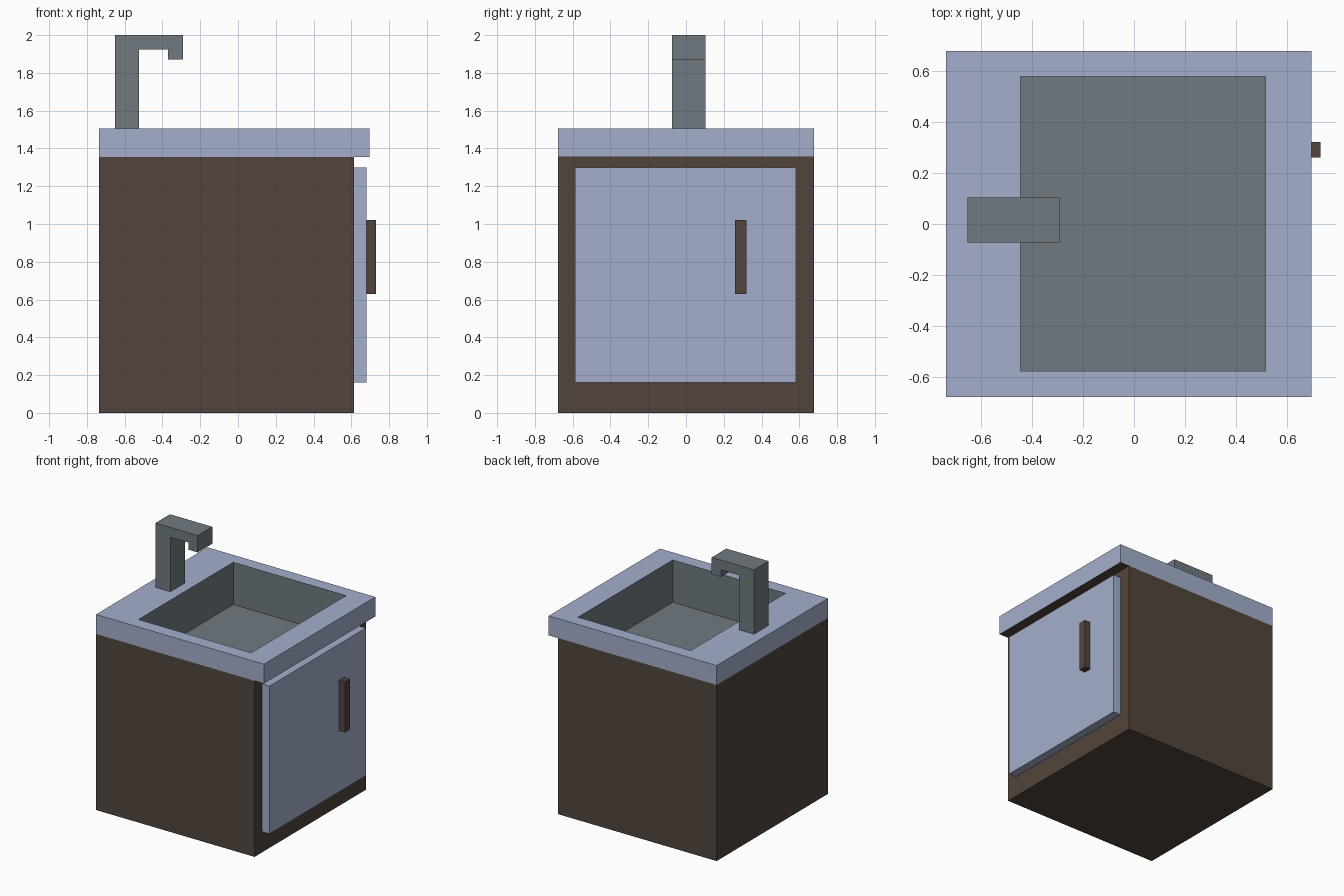
import bpy, bmesh

if "Cube" in bpy.data.objects:
    bpy.data.objects.remove(bpy.data.objects["Cube"])


def material(name, rgb):
    m = bpy.data.materials.new(name)
    m.diffuse_color = (*rgb, 1)
    m.use_nodes = True
    m.node_tree.nodes["Principled BSDF"].inputs["Base Color"].default_value = m.diffuse_color
    return m


BLUE = material("pale_blue", (0.37, 0.43, 0.60))
GREY = material("slate_grey", (0.16, 0.195, 0.22))
BROWN = material("dark_brown", (0.085, 0.06, 0.045))


def finish(name, bm, *mats):
    me = bpy.data.meshes.new(name)
    bm.to_mesh(me)
    bm.free()
    for m in mats:
        me.materials.append(m)
    ob = bpy.data.objects.new(name, me)
    bpy.context.collection.objects.link(ob)
    return ob


def box_mesh(lo, hi, open_top=False):
    bm = bmesh.new()
    bmesh.ops.create_cube(bm, size=1)
    for v in bm.verts:
        v.co = [(a + b) / 2 + c * (b - a) for a, b, c in zip(lo, hi, v.co)]
    bm.normal_update()
    if open_top:
        top = [f for f in bm.faces if f.normal.z > 0.9]
        bmesh.ops.delete(bm, geom=top, context='FACES_ONLY')
    return bm


X0, X1, Y, Z0, Z1 = -0.735, 0.695, 0.677, 1.355, 1.505
FRONT = 0.615
BASIN_LO, BASIN_HI = (-0.445, -0.575, 1.18), (0.515, 0.578, Z1)

# Cabinet body, open above so the basin can drop in
finish("cabinet", box_mesh((X0, -Y, 0), (FRONT, Y, Z0), True), BROWN)

# Basin, facing inwards
bm = box_mesh(BASIN_LO, BASIN_HI, True)
bmesh.ops.reverse_faces(bm, faces=bm.faces[:])
finish("basin", bm, GREY)

# Countertop: rim around the basin opening, outer edge, brown overhang underside
bm = bmesh.new()


def ring(x0, y0, x1, y1, z):
    return [bm.verts.new((x, y, z)) for x, y in ((x0, y0), (x1, y0), (x1, y1), (x0, y1))]


inner = ring(*BASIN_LO[:2], *BASIN_HI[:2], Z1)
outer = ring(X0, -Y, X1, Y, Z1)
lower = ring(X0, -Y, X1, Y, Z0)
for a, b in ((inner, outer), (outer, lower)):
    for i in range(4):
        j = (i + 1) % 4
        bm.faces.new((a[j], a[i], b[i], b[j]))
lip = [bm.verts.new((FRONT, s * Y, Z0)) for s in (-1, 1)]
bm.faces.new((lip[0], lip[1], lower[2], lower[1])).material_index = 1
finish("countertop", bm, BLUE, BROWN)

# Door and handle
finish("door", box_mesh((FRONT, -0.588, 0.16), (0.68, 0.583, 1.298)), BLUE)
finish("door_handle", box_mesh((0.68, 0.26, 0.63), (0.73, 0.32, 1.02)), BROWN)

# Tap: hooked profile extruded sideways
profile = [(-0.652, Z1), (-0.525, Z1), (-0.525, 1.925), (-0.37, 1.925),
           (-0.37, 1.87), (-0.292, 1.87), (-0.292, 2.0), (-0.652, 2.0)]
bm = bmesh.new()
near, far = [[bm.verts.new((x, y, z)) for x, z in profile] for y in (-0.073, 0.104)]
bm.faces.new(near)
bm.faces.new(far[::-1])
for i in range(len(profile)):
    j = (i + 1) % len(profile)
    bm.faces.new((near[j], near[i], far[i], far[j]))
bmesh.ops.recalc_face_normals(bm, faces=bm.faces[:])
finish("tap", bm, GREY)
